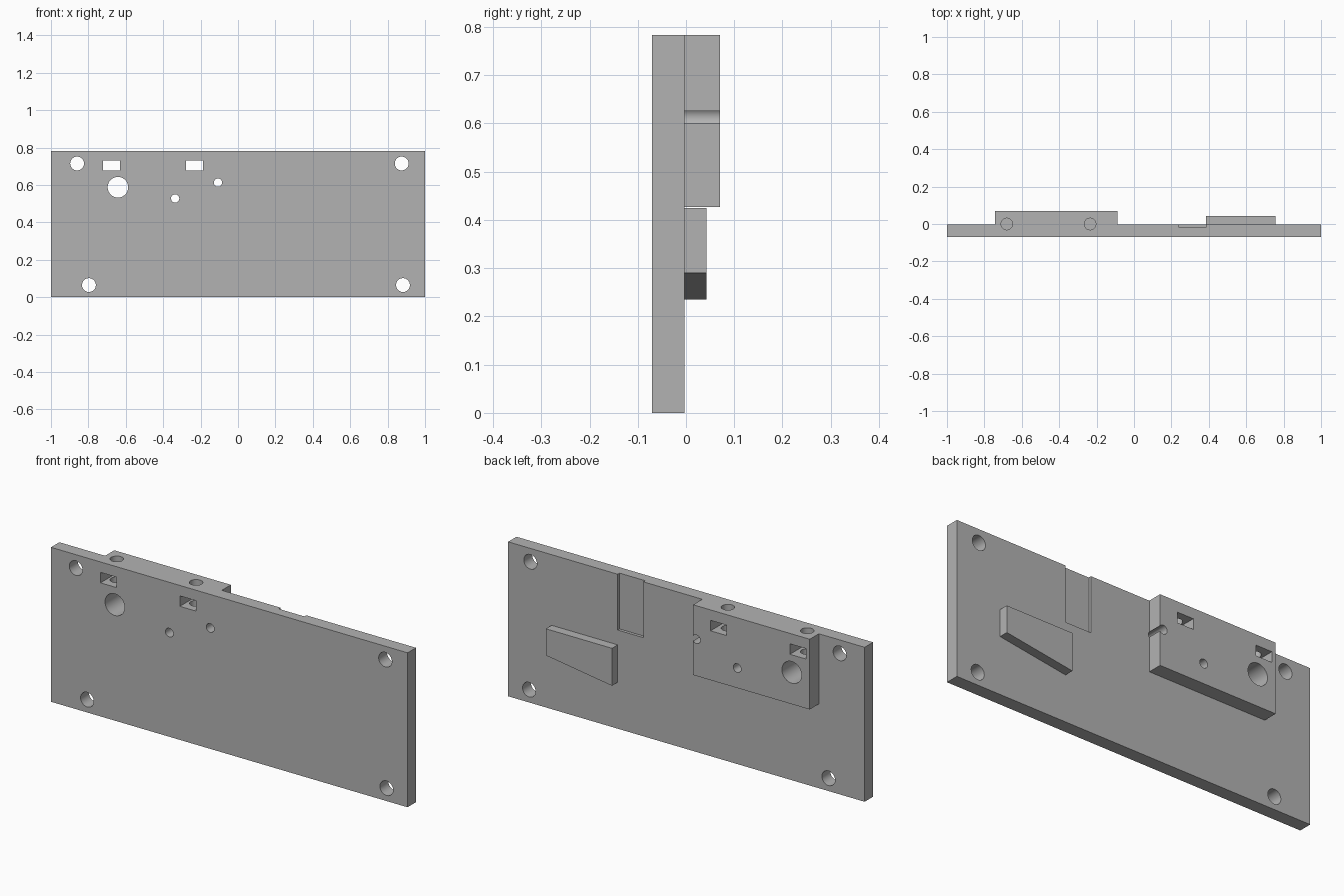
import bpy
import bmesh
from math import radians
from mathutils import Matrix, Vector

cube = bpy.data.objects.get("Cube")
if cube:
    bpy.data.objects.remove(cube)

FRONT, SEAM, BACK, TOP = -0.07, -0.003, 0.07, 0.783

grey = bpy.data.materials.new("plain grey")
grey.use_nodes = True
grey.diffuse_color = (0.45, 0.45, 0.45, 1)
grey.node_tree.nodes["Principled BSDF"].inputs["Base Color"].default_value = (0.45, 0.45, 0.45, 1)


def make_object(name, bm):
    bmesh.ops.recalc_face_normals(bm, faces=bm.faces)
    mesh = bpy.data.meshes.new(name)
    bm.to_mesh(mesh)
    bm.free()
    mesh.materials.append(grey)
    obj = bpy.data.objects.new(name, mesh)
    bpy.context.collection.objects.link(obj)
    return obj


def prism(name, outline, y0, y1):
    """Extrude an x-z outline along y."""
    bm = bmesh.new()
    face = bm.faces.new([bm.verts.new((x, y0, z)) for x, z in outline])
    out = bmesh.ops.extrude_face_region(bm, geom=[face])["geom"]
    moved = [g for g in out if isinstance(g, bmesh.types.BMVert)]
    bmesh.ops.translate(bm, verts=moved, vec=(0, y1 - y0, 0))
    return make_object(name, bm)


def box(name, x0, x1, y0, y1, z0, z1):
    return prism(name, [(x0, z0), (x1, z0), (x1, z1), (x0, z1)], y0, y1)


def rod(name, centre, radius, length, along_y=True):
    bm = bmesh.new()
    turn = Matrix.Rotation(radians(90), 4, "X") if along_y else Matrix()
    bmesh.ops.create_cone(bm, cap_ends=True, segments=48, radius1=radius, radius2=radius,
                          depth=length, matrix=Matrix.Translation(Vector(centre)) @ turn)
    return make_object(name, bm)


# Main parts
plate = box("base_plate", -1, 1, FRONT, SEAM, 0, TOP)
block = box("clamp_block", -0.743, -0.089, SEAM, BACK, 0.427, TOP)
wedge = prism("wedge_stop", [(0.385, 0.235), (0.756, 0.29), (0.756, 0.425), (0.385, 0.425)],
              SEAM, 0.043)

# Corner mounting holes and the shallow groove, through the plate only
plate_cuts = [rod("corner_hole", (x, 0, z), 0.037, 0.4)
              for x, z in [(-0.86, 0.715), (0.875, 0.715), (-0.797, 0.065), (0.882, 0.065)]]
plate_cuts.append(box("groove", 0.241, 0.385, -0.018, 0.1, 0.5, 0.9))

# Bores through plate and block
shared_cuts = [rod("bore", (x, 0, z), r, 0.4)
               for x, z, r in [(-0.642, 0.588, 0.055), (-0.336, 0.528, 0.022),
                               (-0.107, 0.613, 0.022)]]

# Nut slots with a screw hole dropping in from the top edge
for x in (-0.677, -0.232):
    shared_cuts.append(box("nut_slot", x - 0.045, x + 0.045, -0.2, 0.2, 0.677, 0.73))
    shared_cuts.append(rod("screw_hole", (x - 0.003, 0, 0.795), 0.031, 0.3, along_y=False))


def cut(target, cutters):
    bpy.ops.object.select_all(action="DESELECT")
    bpy.context.view_layer.objects.active = target
    target.select_set(True)
    for cutter in cutters:
        mod = target.modifiers.new("cut", "BOOLEAN")
        mod.operation, mod.solver, mod.object = "DIFFERENCE", "EXACT", cutter
        bpy.ops.object.modifier_apply(modifier=mod.name)
    bpy.ops.object.shade_smooth_by_angle(angle=radians(30))


cut(plate, plate_cuts + shared_cuts)
cut(block, shared_cuts)

for cutter in plate_cuts + shared_cuts:
    bpy.data.objects.remove(cutter)
